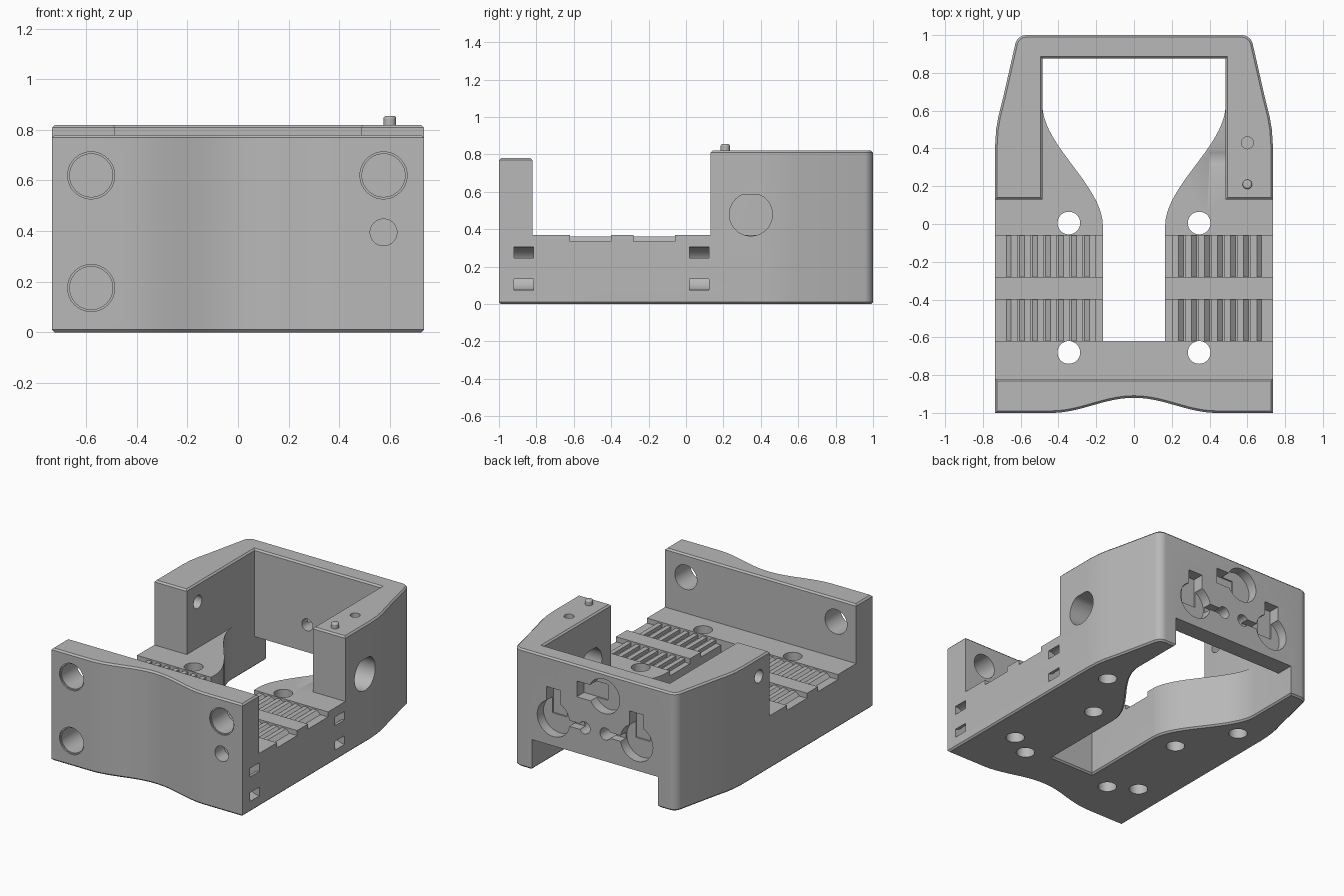
import bpy, bmesh, math
from math import sin, cos, pi

if "Cube" in bpy.data.objects:
    bpy.data.objects.remove(bpy.data.objects["Cube"], do_unlink=True)

grey = bpy.data.materials.new("plain grey")
grey.use_nodes = True
grey.diffuse_color = (0.48, 0.48, 0.48, 1)
grey.node_tree.nodes["Principled BSDF"].inputs["Base Color"].default_value = grey.diffuse_color


def prism(name, pts, axis, a, b):
    """Extrude a 2D outline along an axis from a to b."""
    place = {"x": lambda u, v, w: (w, u, v),
             "y": lambda u, v, w: (u, w, v),
             "z": lambda u, v, w: (u, v, w)}[axis]
    bm = bmesh.new()
    lo = [bm.verts.new(place(u, v, a)) for u, v in pts]
    hi = [bm.verts.new(place(u, v, b)) for u, v in pts]
    bm.faces.new(lo)
    bm.faces.new(hi)
    for i in range(len(pts)):
        j = (i + 1) % len(pts)
        bm.faces.new((lo[i], lo[j], hi[j], hi[i]))
    bmesh.ops.recalc_face_normals(bm, faces=bm.faces)
    me = bpy.data.meshes.new(name)
    bm.to_mesh(me)
    bm.free()
    me.materials.append(grey)
    ob = bpy.data.objects.new(name, me)
    bpy.context.collection.objects.link(ob)
    return ob


def rect(u0, u1, v0, v1):
    return [(u0, v0), (u1, v0), (u1, v1), (u0, v1)]


def arc(u, v, r, start=0, end=2 * pi, n=40):
    return [(u + r * cos(start + (end - start) * i / n),
             v + r * sin(start + (end - start) * i / n)) for i in range(n + 1)]


def circle(u, v, r, n=40):
    return arc(u, v, r, n=n)[:-1]


def mirrored(half):
    return half + [(-x, y) for x, y in reversed(half)]


def cut(pts, axis, a, b):
    """Subtract an extruded outline from the body."""
    tool = prism("cutter", pts, axis, a, b)
    tool.hide_render = True
    mod = body.modifiers.new("cut", "BOOLEAN")
    mod.operation = "DIFFERENCE"
    mod.solver = "EXACT"
    mod.object = tool
    bpy.context.view_layer.objects.active = body
    bpy.ops.object.modifier_apply(modifier=mod.name)
    bpy.data.objects.remove(tool, do_unlink=True)


# Outer outline: wavy front, straight sides, tapered and rounded back
side = [(0.735, -1), (0.735, 0.42), (0.73, 0.5), (0.718, 0.57), (0.695, 0.66)]
side += arc(0.57, 0.94, 0.06, 0.25, pi / 2, 8)
wave = [(-0.44 + 0.88 * i / 32) for i in range(33)]
front = [(x, -1 + 0.04 * (1 + cos(pi * x / 0.44))) for x in wave]
body = prism("dock_body", mirrored(side) + front, "z", 0, 0.82)

# Step between front wall, floor and rear block
cut([(-1.2, 0.78), (-0.82, 0.78), (-0.82, 0.37), (0.13, 0.37), (0.13, 1.2), (-1.2, 1.2)],
    "x", -1, 1)
# Rear bay, flared floor opening, and notch under the back wall
cut(rect(-0.485, 0.485, 0, 0.875), "z", 0.37, 1)
flare = [(0.165, -0.62)]
for i in range(21):
    t = i / 20
    flare.append((0.165 + 0.32 * t * t * (3 - 2 * t), 0.64 * t - 0.01))
flare.append((0.485, 0.875))
cut(mirrored(flare), "z", -0.1, 0.6)
cut(rect(-0.485, 0.485, -0.1, 0.21), "y", 0.8, 1.1)

# Small chamfers around the top and bottom rims
bm = bmesh.new()
bm.from_mesh(body.data)
bmesh.ops.remove_doubles(bm, verts=bm.verts, dist=0.0005)
bmesh.ops.dissolve_limit(bm, angle_limit=0.005, verts=bm.verts, edges=bm.edges)
rims = [e for e in bm.edges if len(e.link_faces) == 2 and e.calc_face_angle() > 0.5
        and any(all(abs(v.co.z - z) < 0.001 for v in e.verts) for z in (0, 0.78, 0.82))]
bmesh.ops.bevel(bm, geom=rims, offset=0.011, segments=1, affect="EDGES", profile=0.5)
bm.to_mesh(body.data)
bm.free()

# Ribbed tread bands on both sides of the floor
low, high = 0.335, 0.36
for s in (1, -1):
    profile = [(0.1, low)]
    for k in range(8):
        x = 0.204 + 0.069 * k
        if k < 7:
            profile += [(x, low), (x, high), (x + 0.032, high), (x + 0.058, low)]
    profile += [(0.9, low), (0.9, 0.45), (0.1, 0.45)]
    for y0, y1 in ((-0.28, -0.06), (-0.62, -0.4)):
        cut([(s * x, z) for x, z in profile], "y", y0, y1)

# Vertical screw holes and blind foot holes
for s in (1, -1):
    for y in (0.005, -0.68):
        cut(circle(s * 0.345, y, 0.06), "z", -0.1, 0.6)
    for x, y in ((0.55, 0.39), (0.52, -0.575)):
        cut(circle(s * x, y, 0.06), "z", -0.1, 0.12)
cut(circle(0.6, 0.43, 0.032, 24), "z", 0.7, 1)

# Front wall holes with a slight countersunk lip
for x, z, r, depth in ((-0.58, 0.62, 0.085, 0.3), (0.575, 0.62, 0.085, 0.3),
                       (-0.58, 0.175, 0.085, 0.3), (0.575, 0.395, 0.053, 0.1)):
    cut(circle(x, z, r), "y", -1.1, -1 + depth)
    if r > 0.06:
        cut(circle(x, z, r + 0.008), "y", -1.1, -0.99)

# Side port with a flattened top, and cross hole on the other side
cut([(y, min(z, 0.583)) for y, z in circle(0.347, 0.479, 0.115)], "x", 0.4, 0.9)
cut(circle(0.25, 0.69, 0.045, 24), "x", -0.9, -0.4)

# Curved tie channels in the left side
loop = arc(0.735, 0.19, 0.115, pi / 2, 1.5 * pi, 16)
loop += [(0.8, 0.075), (0.8, 0.135)]
loop += arc(0.735, 0.19, 0.055, 1.5 * pi, pi / 2, 16)
loop += [(0.8, 0.245), (0.8, 0.305)]
for y in (-0.868, 0.07):
    cut(loop, "y", y - 0.052, y + 0.052)

# Recessed hanging slots in the back wall
for s in (1, -1):
    cut(circle(s * 0.32, 0.4, 0.125), "y", 0.93, 1.1)
    cut(rect(s * 0.32 - 0.055, s * 0.32 + 0.055, 0.4, 0.61), "y", 0.92, 1.1)
    cut(rect(min(s * 0.09, s * 0.3), max(s * 0.09, s * 0.3), 0.38, 0.42), "y", 0.94, 1.1)
    cut(circle(s * 0.08, 0.4, 0.042, 24), "y", 0.8, 1.1)
cut(circle(-0.07, 0.66, 0.12), "y", 0.93, 1.1)
cut(rect(-0.05, 0.14, 0.6, 0.71), "y", 0.92, 1.1)

# Locating peg on the rear block
peg = prism("locating_peg", circle(0.6, 0.21, 0.025, 24), "z", 0.78, 0.855)
mod = peg.modifiers.new("rounded_tip", "BEVEL")
mod.width = 0.01
mod.segments = 3
mod.limit_method = "ANGLE"

for ob in (body, peg):
    bpy.ops.object.select_all(action="DESELECT")
    ob.select_set(True)
    bpy.context.view_layer.objects.active = ob
    bpy.ops.object.shade_smooth_by_angle(angle=math.radians(30))
